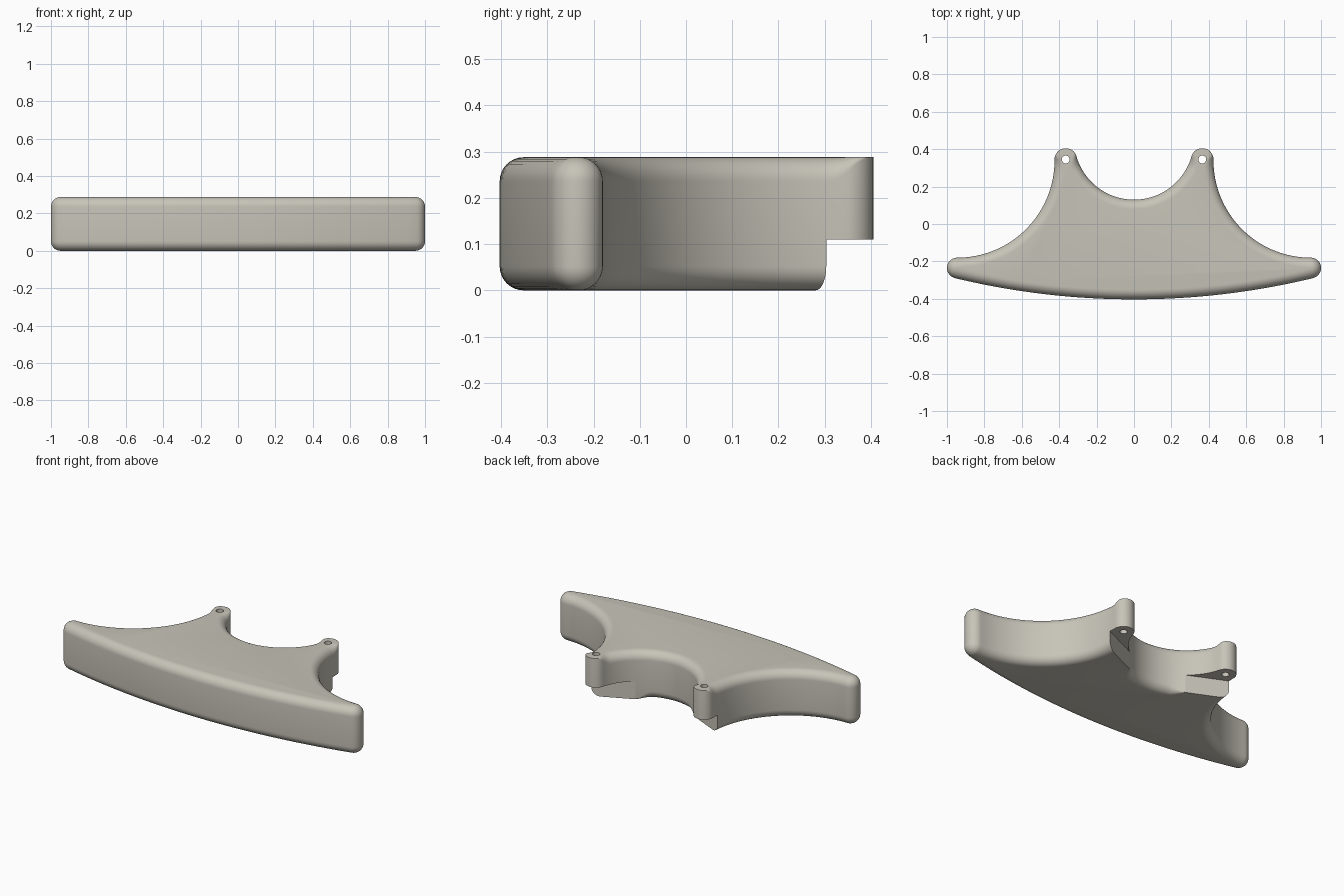
import bpy, bmesh, math
from mathutils import Vector

if "Cube" in bpy.data.objects:
    bpy.data.objects.remove(bpy.data.objects["Cube"])

H, FILLET, STEP_Z = 0.288, 0.052, 0.11
LUG = (0.365, 0.345)


def arc(cx, cy, r, a0, a1, n):
    return [Vector((cx + r * math.cos(math.radians(a0 + (a1 - a0) * i / n)),
                    cy + r * math.sin(math.radians(a0 + (a1 - a0) * i / n))))
            for i in range(n + 1)]


def fade(v, lo, hi):
    t = min(max((v - lo) / (hi - lo), 0), 1)
    return 1 - t * t * (3 - 2 * t)


def loft(name, rings):
    """Closed solid through rings of 3D points, capped at both ends."""
    bm = bmesh.new()
    rows = [[bm.verts.new(p) for p in ring] for ring in rings]
    n = len(rows[0])
    for a, b in zip(rows, rows[1:]):
        for i in range(n):
            j = (i + 1) % n
            bm.faces.new((a[i], a[j], b[j], b[i]))
    bm.faces.new(rows[0][::-1])
    bm.faces.new(rows[-1])
    bmesh.ops.recalc_face_normals(bm, faces=bm.faces)
    me = bpy.data.meshes.new(name)
    bm.to_mesh(me)
    bm.free()
    ob = bpy.data.objects.new(name, me)
    bpy.context.collection.objects.link(ob)
    return ob


def prism(name, pts, z0, z1):
    return loft(name, [[(p[0], p[1], z) for p in pts] for z in (z0, z1)])


# Right half of the outline: front curve, tip, side scoop, lug, back notch
half = arc(0, 3.687, 4.09, -90, -76.45, 20)
for seg in (arc(0.945, -0.235, 0.055, -76.45, 90, 20),
            arc(0.945, 0.34, 0.52, 270, 180, 40),
            arc(*LUG, 0.06, 0, 163.95, 24),
            arc(0, 0.45, 0.32, -16.05, -90, 32)):
    half += seg[1:]
outline = half + [Vector((-p.x, p.y)) for p in half[-2:0:-1]]

# Inward normals and local fillet strength
N = len(outline)
inward, top_k, low_k = [], [], []
for i, p in enumerate(outline):
    t = (outline[(i + 1) % N] - outline[i - 1]).normalized()
    inward.append(Vector((-t.y, t.x)))
    top_k.append(fade(p.y, 0.31, 0.40))
    in_notch = p.y > 0.12 and abs(p.x) < 0.40
    low_k.append(fade(abs(p.x), 0.12, 0.21) if in_notch else 1)


def ring(a, top):
    """Outline ring at fillet angle a, 0 on the wall and 90 on the flat."""
    a = math.radians(a)
    out = []
    for p, n, k in zip(outline, inward, top_k if top else low_k):
        r = FILLET * max(k, 0.004)
        q = p + n * r * (1 - math.cos(a))
        d = r * (1 - math.sin(a))
        out.append((q.x, q.y, H - d if top else d))
    return out


angles = [i * 11.25 for i in range(9)]
body = loft("body", [ring(a, False) for a in angles[::-1]] +
            [ring(a, True) for a in angles])

# Step under each lug and a screw hole through it
cutters = []
for s in (1, -1):
    under = [(0.2, 0.2), (0.43, 0.305), (0.55, 0.36), (0.55, 0.5), (0.15, 0.5), (0.15, 0.3)]
    cutters.append(prism("step_cutter", [(s * x, y) for x, y in under], -0.1, STEP_Z))
    cutters.append(prism("hole_cutter", arc(s * LUG[0], LUG[1], 0.021, 0, 345, 23), -0.1, 0.4))

bpy.context.view_layer.objects.active = body
body.select_set(True)
for c in cutters:
    c.hide_render = True
    m = body.modifiers.new("cut", 'BOOLEAN')
    m.operation, m.solver, m.object = 'DIFFERENCE', 'EXACT', c
    bpy.ops.object.modifier_apply(modifier=m.name)
for c in cutters:
    bpy.data.objects.remove(c)

mat = bpy.data.materials.new("warm_grey")
mat.diffuse_color = (0.57, 0.55, 0.48, 1)
mat.use_nodes = True
mat.node_tree.nodes["Principled BSDF"].inputs["Base Color"].default_value = mat.diffuse_color
body.data.materials.clear()
body.data.materials.append(mat)
bpy.ops.object.shade_smooth_by_angle(angle=math.radians(30))
